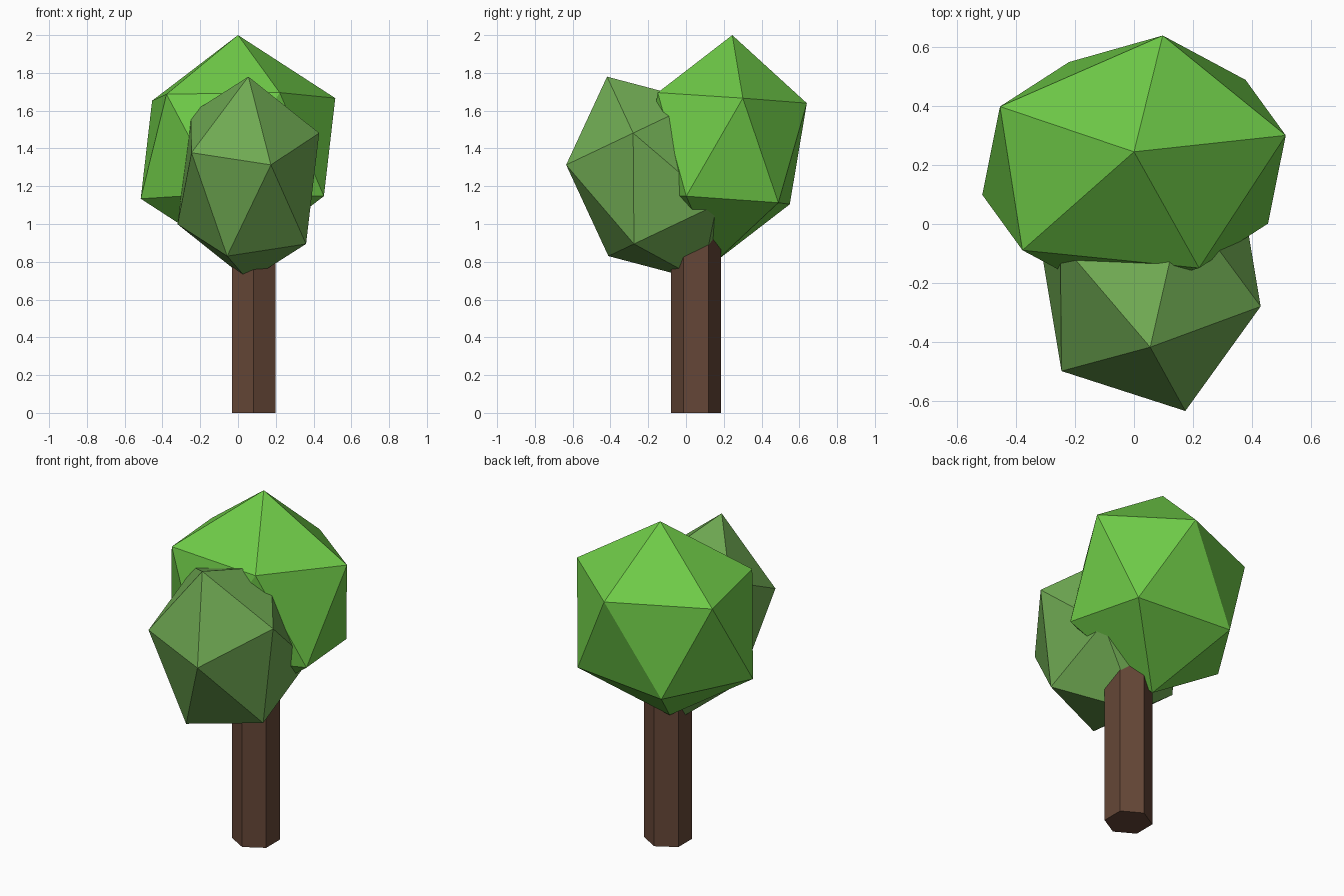
import bpy, math
from mathutils import Matrix, Vector

if "Cube" in bpy.data.objects:
    bpy.data.objects.remove(bpy.data.objects["Cube"])


def paint(obj, name, color):
    mat = bpy.data.materials.new(name)
    mat.diffuse_color = (*color, 1)
    mat.use_nodes = True
    mat.node_tree.nodes["Principled BSDF"].inputs["Base Color"].default_value = mat.diffuse_color
    obj.data.materials.append(mat)


def foliage(name, center, x_axis, y_axis, z_axis, color):
    """Icosahedron stretched and tilted along three axis vectors."""
    bpy.ops.mesh.primitive_ico_sphere_add(subdivisions=1, radius=1)
    obj = bpy.context.object
    obj.name = name
    shape = Matrix((x_axis, y_axis, z_axis)).transposed()
    obj.data.transform(shape.to_4x4())
    obj.location = Vector(center)
    paint(obj, name + "_green", color)


# Hexagonal trunk, its top buried in the foliage
bpy.ops.mesh.primitive_cylinder_add(vertices=6, radius=0.132, depth=1.0,
                                    location=(0.083, 0.052, 0.5))
trunk = bpy.context.object
trunk.name = "trunk"
paint(trunk, "bark_brown", (0.13, 0.062, 0.038))

# Large bright crown at the back
foliage("large_crown", (0, 0.2, 1.4),
        (0.109, 0.469, -0.032), (-0.570, 0.0575, -0.008), (0, 0.045, 0.6),
        (0.16, 0.6, 0.065))

# Smaller duller crown leaning forward
foliage("small_crown", (0.055, -0.168, 1.24),
        (0.419, 0, 0), (-0.004, 0.417, 0.198), (0, -0.25, 0.54),
        (0.16, 0.4, 0.085))
